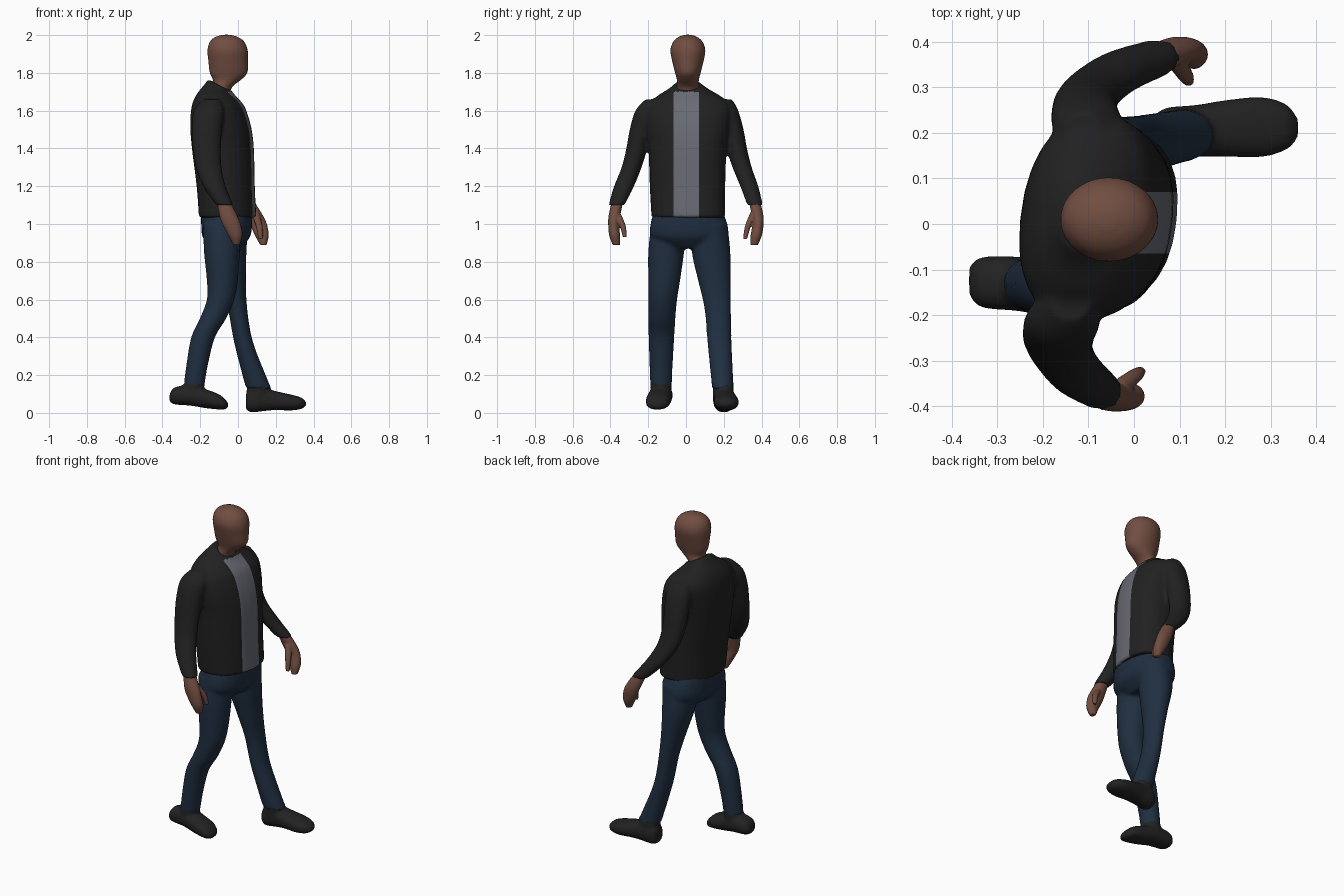
import bpy, bmesh, math


def material(name, rgb):
    m = bpy.data.materials.new(name)
    m.diffuse_color = (*rgb, 1)
    return m


SKIN = material("brown_skin", (0.165, 0.075, 0.052))
BLACK = material("black_cloth", (0.015, 0.015, 0.015))
GREY = material("grey_shirt", (0.14, 0.145, 0.175))
BLUE = material("dark_blue_denim", (0.014, 0.028, 0.052))
SHOE = material("black_leather", (0.017, 0.016, 0.016))


def smooth_rows(rows, steps=4):
    """Catmull-Rom interpolation between cross-section rows."""
    out = []
    for i in range(len(rows) - 1):
        p0, p1, p2, p3 = (rows[max(i - 1, 0)], rows[i], rows[i + 1],
                          rows[min(i + 2, len(rows) - 1)])
        for s in range(steps):
            t = s / steps
            out.append([0.5 * (2 * b + (c - a) * t + (2 * a - 5 * b + 4 * c - d) * t * t
                               + (3 * b - a - 3 * c + d) * t ** 3)
                        for a, b, c, d in zip(p0, p1, p2, p3)])
    return out + [list(rows[-1])]


def loft(bm, rows, along="z", power=2.0, shear=0.0, n=28):
    """Rows are x, y, z, radius_a, radius_y (+ front tilt); rings lie across `along`."""
    rings = []
    for r in smooth_rows(rows):
        x, y, z, ra, ry = r[:5]
        tilt = r[5] if len(r) > 5 else 0
        ring = []
        for k in range(n):
            c, s = math.cos(2 * math.pi * k / n), math.sin(2 * math.pi * k / n)
            u = math.copysign(abs(c) ** (2 / power), c)
            v = math.copysign(abs(s) ** (2 / power), s) * ry
            if along == "z":
                co = (x + u * ra + shear * v, y + v, z + tilt * u)
            else:
                co = (x, y + v, z + u * ra)
            ring.append(bm.verts.new(co))
        rings.append(ring)
    for a, b in zip(rings, rings[1:]):
        for k in range(n):
            j = (k + 1) % n
            bm.faces.new((a[k], a[j], b[j], b[k]))
    bm.faces.new(rings[0])
    bm.faces.new(rings[-1])


def part(name, lofts, mats, voxel, smooth=4):
    """Fuse several lofts into one smooth skin and return the object."""
    bm = bmesh.new()
    for rows, opts in lofts:
        first = len(bm.faces)
        loft(bm, rows, **opts)
        bm.faces.ensure_lookup_table()
        bmesh.ops.recalc_face_normals(bm, faces=bm.faces[first:])
    me = bpy.data.meshes.new(name)
    bm.to_mesh(me)
    bm.free()
    ob = bpy.data.objects.new(name, me)
    bpy.context.collection.objects.link(ob)
    rm = ob.modifiers.new("fuse", "REMESH")
    rm.mode = "VOXEL"
    rm.voxel_size = voxel
    sm = ob.modifiers.new("soften", "SMOOTH")
    sm.iterations = smooth
    dg = bpy.context.evaluated_depsgraph_get()
    baked = bpy.data.meshes.new_from_object(ob.evaluated_get(dg))
    ob.modifiers.clear()
    ob.data = baked
    baked.materials.clear()
    for m in mats:
        baked.materials.append(m)
    for p in baked.polygons:
        p.use_smooth = True
        p.material_index = 0
    return ob


# head and neck
part("head", [([(-.105, .008, 1.64, .055, .062), (-.088, .01, 1.72, .054, .06),
                (-.06, .01, 1.76, .073, .058), (-.05, .01, 1.80, .1, .068),
                (-.052, .01, 1.86, .105, .083), (-.055, .01, 1.92, .107, .093),
                (-.058, .01, 1.965, .092, .078), (-.06, .01, 1.99, .06, .05),
                (-.06, .01, 2.002, .02, .018)], {})], [SKIN], .008)

# jacket: torso with two sleeves
torso = [(-.055, .012, 1.035, .15, .195, 0), (-.065, .008, 1.2, .152, .2, 0),
         (-.08, .008, 1.4, .162, .207, 0), (-.092, .01, 1.52, .158, .222, 0),
         (-.105, .017, 1.62, .138, .222, 0), (-.11, .015, 1.675, .108, .17, -.01),
         (-.1, .012, 1.71, .08, .105, -.025), (-.095, .01, 1.735, .062, .07, -.03)]
left_sleeve = [(-.11, .2, 1.66, .045, .045), (-.105, .222, 1.6, .075, .055),
               (-.108, .247, 1.5, .073, .058), (-.105, .268, 1.4, .07, .055),
               (-.085, .297, 1.3, .065, .051), (-.03, .335, 1.2, .06, .048),
               (.055, .366, 1.1, .048, .042)]
right_sleeve = [(-.14, -.17, 1.66, .045, .045), (-.155, -.208, 1.6, .08, .06),
                (-.165, -.238, 1.5, .08, .06), (-.165, -.26, 1.4, .075, .056),
                (-.155, -.288, 1.3, .068, .053), (-.125, -.328, 1.2, .06, .053),
                (-.07, -.368, 1.1, .046, .043)]
jacket = part("jacket", [(torso, dict(power=2.3, shear=.1)), (left_sleeve, {}),
                         (right_sleeve, {})], [BLACK, GREY], .01)

# shirt panel: cut clean edges, then colour the strip facing forwards
bm = bmesh.new()
bm.from_mesh(jacket.data)
for y in (-.065, .07):
    bmesh.ops.bisect_plane(bm, geom=bm.verts[:] + bm.edges[:] + bm.faces[:],
                           plane_co=(0, y, 0), plane_no=(0, 1, 0))
for f in bm.faces:
    c = f.calc_center_median()
    if -.065 < c.y < .07 and c.x > -.06 and f.normal.x > .2 and c.z < 1.7:
        f.material_index = 1
bm.to_mesh(jacket.data)
bm.free()

# hands: palm with curled fingers, and a thumb
hands = {
    "left_hand": ([(.045, .36, 1.13, .034, .03), (.085, .378, 1.05, .045, .031),
                   (.108, .382, 1.0, .045, .029), (.126, .372, .94, .037, .03),
                   (.135, .36, .888, .016, .02)],
                  [(.09, .36, 1.06, .02, .02), (.112, .328, .99, .018, .016),
                   (.12, .313, .92, .012, .011)]),
    "right_hand": ([(-.08, -.36, 1.13, .034, .03), (-.053, -.378, 1.05, .047, .031),
                    (-.035, -.383, 1.0, .049, .029), (-.014, -.378, .94, .038, .029),
                    (-.008, -.368, .888, .016, .02)],
                   [(-.035, -.362, 1.05, .02, .02), (.0, -.335, .99, .018, .016),
                    (.014, -.324, .93, .012, .011)]),
}
for name, (palm, thumb) in hands.items():
    part(name, [(palm, {}), (thumb, {})], [SKIN], .005)

# trousers: pelvis with two legs
pelvis = [(-.06, .012, 1.07, .135, .18), (-.06, .015, 1.0, .135, .203),
          (-.062, .018, .93, .125, .2), (-.065, .018, .87, .075, .11)]
left_leg = [(-.045, .125, 1.0, .1, .095), (-.045, .133, .85, .09, .102),
            (-.025, .15, .7, .067, .086), (-.002, .168, .55, .051, .07),
            (.028, .177, .38, .05, .064), (.085, .19, .2, .062, .059),
            (.11, .195, .13, .067, .057)]
right_leg = [(-.085, -.09, 1.0, .1, .095), (-.085, -.105, .85, .095, .095),
             (-.083, -.115, .7, .082, .084), (-.092, -.123, .6, .073, .076),
             (-.132, -.128, .5, .07, .072), (-.185, -.13, .4, .063, .068),
             (-.217, -.132, .25, .057, .061), (-.233, -.132, .14, .055, .057)]
part("trousers", [(pelvis, dict(power=2.2)), (left_leg, {}), (right_leg, {})],
     [BLUE], .01)

# shoes: ankle shaft and a long foot
shoes = {
    "left_shoe": ([(.11, .197, .145, .064, .055), (.105, .2, .05, .06, .056)],
                  [(.042, .2, .06, .04, .035), (.07, .2, .065, .062, .055),
                   (.14, .205, .07, .06, .057), (.2, .21, .065, .05, .062),
                   (.28, .213, .055, .042, .066), (.335, .213, .051, .03, .05),
                   (.36, .21, .048, .01, .022)]),
    "right_shoe": ([(-.23, -.132, .16, .055, .057), (-.25, -.132, .08, .06, .057)],
                   [(-.362, -.125, .08, .02, .03), (-.335, -.128, .09, .045, .055),
                    (-.25, -.132, .093, .055, .06), (-.17, -.142, .075, .05, .065),
                    (-.1, -.15, .058, .04, .063), (-.068, -.153, .045, .026, .048),
                    (-.052, -.153, .042, .01, .022)]),
}
for name, (shaft, foot) in shoes.items():
    part(name, [(shaft, {}), (foot, dict(along="x", power=2.3))], [SHOE], .008)
